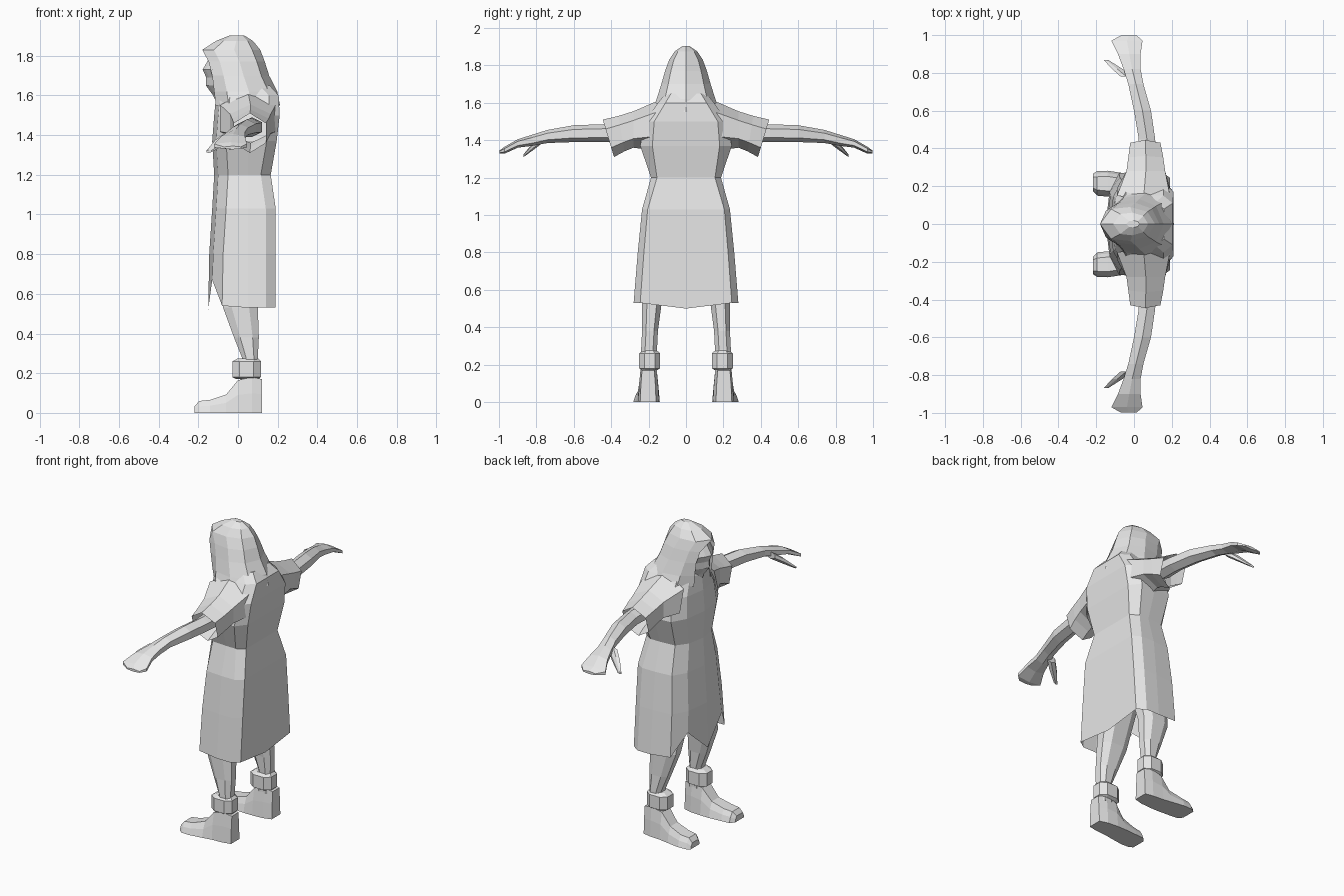
import bpy, bmesh, math
from mathutils import Vector

cube = bpy.data.objects.get("Cube")
if cube:
    bpy.data.objects.remove(cube)

grey = bpy.data.materials.new("plain_grey")
grey.use_nodes = True
COLOUR = (0.8, 0.8, 0.8, 1)
grey.diffuse_color = COLOUR
grey.node_tree.nodes["Principled BSDF"].inputs["Base Color"].default_value = COLOUR


def loft(name, rows, closed=True, caps=(True, True)):
    """Skin rows of points, then mirror the part across y = 0."""
    bm = bmesh.new()
    rows = [[bm.verts.new(p) for p in row] for row in rows]
    n = len(rows[0])
    for a, b in zip(rows, rows[1:]):
        for i in range(n if closed else n - 1):
            j = (i + 1) % n
            bm.faces.new((a[i], a[j], b[j], b[i]))
    for row, cap in zip((rows[0], rows[-1]), caps):
        if cap:
            bm.faces.new(row)
    bmesh.ops.remove_doubles(bm, verts=bm.verts, dist=0.0005)
    bmesh.ops.recalc_face_normals(bm, faces=bm.faces)
    # open half shells: make sure they face outwards
    if not closed:
        mid = sum((v.co for v in bm.verts), Vector()) / len(bm.verts)
        mid.y = 0
        if sum(f.normal.dot(f.calc_center_median() - mid) * f.calc_area() for f in bm.faces) < 0:
            bmesh.ops.reverse_faces(bm, faces=bm.faces)
    mesh = bpy.data.meshes.new(name)
    bm.to_mesh(mesh)
    bm.free()
    mesh.materials.append(grey)
    obj = bpy.data.objects.new(name, mesh)
    bpy.context.collection.objects.link(obj)
    mirror = obj.modifiers.new("Mirror", "MIRROR")
    mirror.use_axis = (False, True, False)
    return obj


def ring_y(y, x0, x1, z0, z1, slant=0.0, n=6):
    """Ring around the arm direction; slant pulls the underside inwards."""
    pts = []
    for i in range(n):
        a = math.tau * i / n + math.pi / 2
        c, s = math.cos(a), math.sin(a)
        pts.append(((x0 + x1) / 2 + (x1 - x0) / 2 * c / math.cos(math.pi / 6), y + slant * (s - 1) / 2,
                    (z0 + z1) / 2 + (z1 - z0) / 2 * s))
    return pts


def ring_z(z, x0, x1, y0, y1):
    """Chamfered box ring around a vertical limb."""
    cx, cy, rx, ry = (x0 + x1) / 2, (y0 + y1) / 2, (x1 - x0) / 2, (y1 - y0) / 2
    return [(cx + rx * u, cy + ry * v, z) for u, v in
            ((1, .5), (.5, 1), (-.5, 1), (-1, .5), (-1, -.5), (-.5, -1), (.5, -1), (1, -.5))]


# Robe: z, front x, back x, half width of back panel, half width of sides
def robe_row(z, xf, xb, back, side, hem=(0,) * 7):
    pts = ((xf, 0), (xf + .02, side * .6), (xf + .07, side * .96), (.05, side),
           (xb - .05, side), (xb, back), (xb, 0))
    return [(x, y, z + h) for (x, y), h in zip(pts, hem)]


loft("robe", [
    robe_row(.52, -.15, .19, .245, .28, (0, .15, .02, .01, .01, .01, -.02)),
    robe_row(.80, -.145, .19, .225, .258),
    robe_row(1.03, -.13, .19, .205, .235),
    robe_row(1.20, -.12, .165, .155, .187),
    robe_row(1.37, -.13, .195, .18, .245),
    robe_row(1.50, -.12, .21, .17, .22),
    robe_row(1.60, -.11, .205, .11, .15),
    robe_row(1.65, -.09, .16, .08, .11),
], closed=False, caps=(False, True))


# Hood: z, front x, half width of opening, half width, back x
def hood_row(z, xf, gap, side, xb):
    d = xb - xf
    return [(xf, gap, z), (xf + d * .2, side * .88, z), (xf + d * .55, side, z),
            (xf + d * .86, side * .72, z), (xb, 0, z)]


loft("hood", [
    hood_row(1.55, -.112, .08, .185, .212),
    hood_row(1.62, -.12, .085, .157, .198),
    hood_row(1.70, -.13, .085, .132, .157),
    hood_row(1.77, -.148, .072, .112, .135),
    hood_row(1.83, -.18, 0, .09, .112),
    hood_row(1.875, -.11, 0, .06, .075),
    hood_row(1.903, -.04, 0, .018, .03),
], closed=False, caps=(False, True))

# Face under the hood: z, front x, half width
loft("face", [[(xf, 0, z), (xf + .015, w * .4, z), (xf + .05, w, z), (.06, w, z), (.08, 0, z)]
              for z, xf, w in ((1.54, -.10, .06), (1.60, -.125, .055), (1.65, -.162, .07),
                               (1.69, -.16, .082), (1.73, -.178, .085), (1.78, -.15, .08),
                               (1.83, -.14, .06))],
     closed=False, caps=(False, True))

# Wide short sleeves with a hanging cuff
loft("sleeve", [
    ring_y(.13, -.09, .19, 1.35, 1.62, -.08),
    ring_y(.28, -.04, .165, 1.36, 1.555),
    ring_y(.36, -.03, .155, 1.34, 1.53, .03),
    ring_y(.445, -.02, .14, 1.31, 1.51, .06),
], caps=(True, False))

# Arm with a flat mitten hand, and thumb
loft("arm", [
    ring_y(.33, .02, .12, 1.39, 1.49),
    ring_y(.45, .025, .112, 1.39, 1.485),
    ring_y(.60, .0, .09, 1.39, 1.48),
    ring_y(.74, -.03, .05, 1.385, 1.455),
    ring_y(.82, -.055, .035, 1.37, 1.43),
    ring_y(.90, -.085, .035, 1.36, 1.405),
    ring_y(.97, -.12, .045, 1.328, 1.365),
    ring_y(.998, -.07, .015, 1.328, 1.345),
])
loft("thumb", [
    ring_y(.78, -.07, -.01, 1.375, 1.42),
    ring_y(.82, -.115, -.06, 1.345, 1.385),
    ring_y(.868, -.16, -.135, 1.31, 1.325),
])

# Legs and ankle bands
loft("leg", [
    ring_z(.15, .01, .11, .155, .24),
    ring_z(.28, .02, .10, .155, .24),
    ring_z(.38, -.02, .105, .15, .235),
    ring_z(.53, -.075, .10, .13, .235),
    ring_z(.80, -.10, .12, .04, .20),
])
loft("ankle_band", [
    ring_z(.17, -.01, .10, .155, .235),
    ring_z(.18, -.028, .115, .138, .25),
    ring_z(.26, -.028, .115, .138, .25),
    ring_z(.275, 0, .10, .155, .235),
])

# Boots: x, inner y, outer y, top z, inset of the top
loft("boot", [[(x, y0, .005), (x, y1, .005), (x, y1 - inset * .4, top * .55), (x, y1 - inset, top),
               (x, y0 + inset, top), (x, y0 + inset * .4, top * .55)]
              for x, y0, y1, top, inset in (
                  (.122, .16, .245, .17, .01), (.07, .145, .255, .18, .012),
                  (.0, .14, .26, .165, .02), (-.06, .14, .27, .092, .03),
                  (-.14, .145, .282, .066, .03), (-.195, .15, .28, .06, .03),
                  (-.218, .175, .265, .035, .015))])

# Sit on the ground
for obj in bpy.data.objects:
    if obj.name == "boot":
        for v in obj.data.vertices:
            if v.co.z < .006:
                v.co.z = 0
